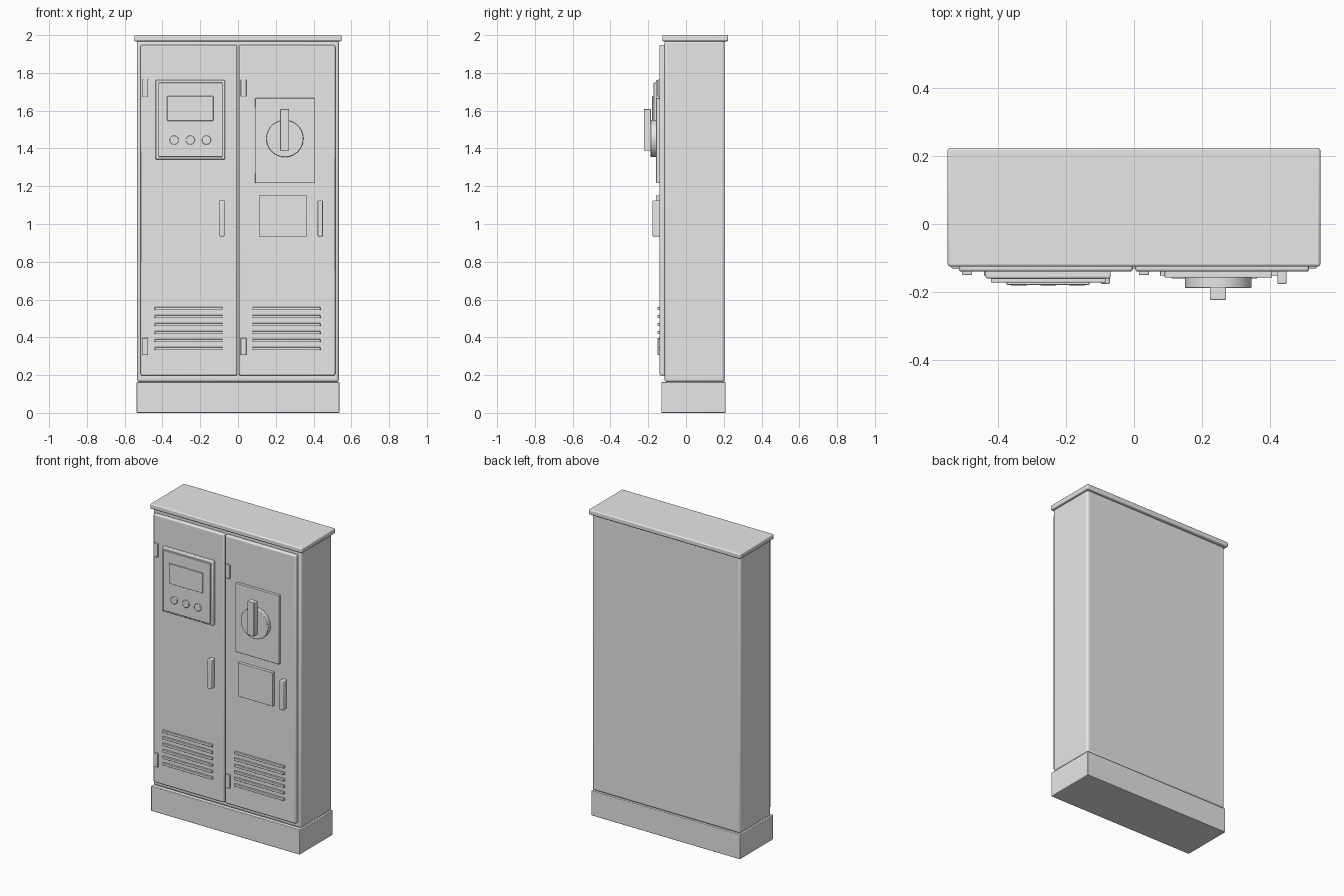
import bpy
import math

old = bpy.data.objects.get("Cube")
if old:
    bpy.data.objects.remove(old, do_unlink=True)

# Single painted metal finish
grey = bpy.data.materials.new("light_grey_paint")
grey.use_nodes = True
colour = (0.8, 0.8, 0.8, 1)
grey.diffuse_color = colour
grey.node_tree.nodes["Principled BSDF"].inputs["Base Color"].default_value = colour


def finish(ob, name, bevel, segments=3):
    """Name, paint, round the edges and smooth the shading."""
    ob.name = name
    ob.data.materials.append(grey)
    if bevel:
        mod = ob.modifiers.new("rounded_edges", "BEVEL")
        mod.width = bevel
        mod.segments = segments
        mod.limit_method = "ANGLE"
    bpy.ops.object.shade_smooth_by_angle(angle=math.radians(35))
    return ob


def box(name, x, y, z, bevel=0.003):
    """Box given by its (low, high) limits on each axis."""
    limits = (x, y, z)
    bpy.ops.mesh.primitive_cube_add(size=1, location=[(a + b) / 2 for a, b in limits])
    ob = bpy.context.object
    ob.scale = [b - a for a, b in limits]
    bpy.ops.object.transform_apply(location=False, rotation=False, scale=True)
    return finish(ob, name, bevel)


def disc(name, x, z, radius, back, front, bevel):
    """Round part whose axis points to the front."""
    bpy.ops.mesh.primitive_cylinder_add(
        vertices=48, radius=radius, depth=back - front,
        location=(x, (back + front) / 2, z), rotation=(math.pi / 2, 0, 0))
    return finish(bpy.context.object, name, bevel, 2)


# Cabinet shell
box("plinth", (-0.537, 0.537), (-0.131, 0.21), (0, 0.163), 0.004)
box("cabinet_body", (-0.535, 0.535), (-0.114, 0.205), (0.163, 1.972), 0.014)
box("roof", (-0.548, 0.548), (-0.125, 0.2235), (1.967, 2), 0.007)

# Doors, each with hinges, a pull handle and louvres
face = -0.14
back = face + 0.005
doors = (
    ("right", (-0.515, -0.004), -0.506, -0.098, -0.441),
    ("left", (0.004, 0.515), 0.014, 0.422, 0.077),
)
for side, span, hinge_x, handle_x, vent_x in doors:
    box(side + "_door", span, (face, -0.11), (0.198, 1.948), 0.008)
    for level, z in (("lower", 0.306), ("upper", 1.675)):
        box(f"{side}_{level}_hinge", (hinge_x, hinge_x + 0.03),
            (-0.15, back), (z, z + 0.09))
    box(side + "_door_handle", (handle_x, handle_x + 0.027),
        (-0.177, back), (0.934, 1.125), 0.005)
    for i in range(6):
        z = 0.332 + i * 0.0423
        box(f"{side}_louvre_{i + 1}", (vent_x, vent_x + 0.359),
            (-0.152, back), (z, z + 0.016), 0.002)

# Control panel with display and push buttons
box("control_panel_frame", (-0.436, -0.069), (-0.16, back), (1.342, 1.762), 0.005)
box("control_panel_plate", (-0.421, -0.082), (-0.172, -0.155), (1.356, 1.748), 0.003)
box("display_screen", (-0.375, -0.131), (-0.179, -0.17), (1.546, 1.677), 0.002)
for i in range(3):
    disc(f"push_button_{i + 1}", -0.338 + i * 0.0855, 1.444, 0.024, -0.17, -0.181, 0.003)

# Rotary main switch
box("switch_plate", (0.09, 0.406), (-0.158, back), (1.217, 1.666), 0.003)
disc("switch_dial", 0.248, 1.452, 0.098, -0.155, -0.188, 0.003)
box("switch_lever", (0.223, 0.271), (-0.2235, -0.185), (1.388, 1.608), 0.004)

# Blank information plate
box("information_plate", (0.111, 0.362), (-0.16, back), (0.933, 1.152), 0.001)
